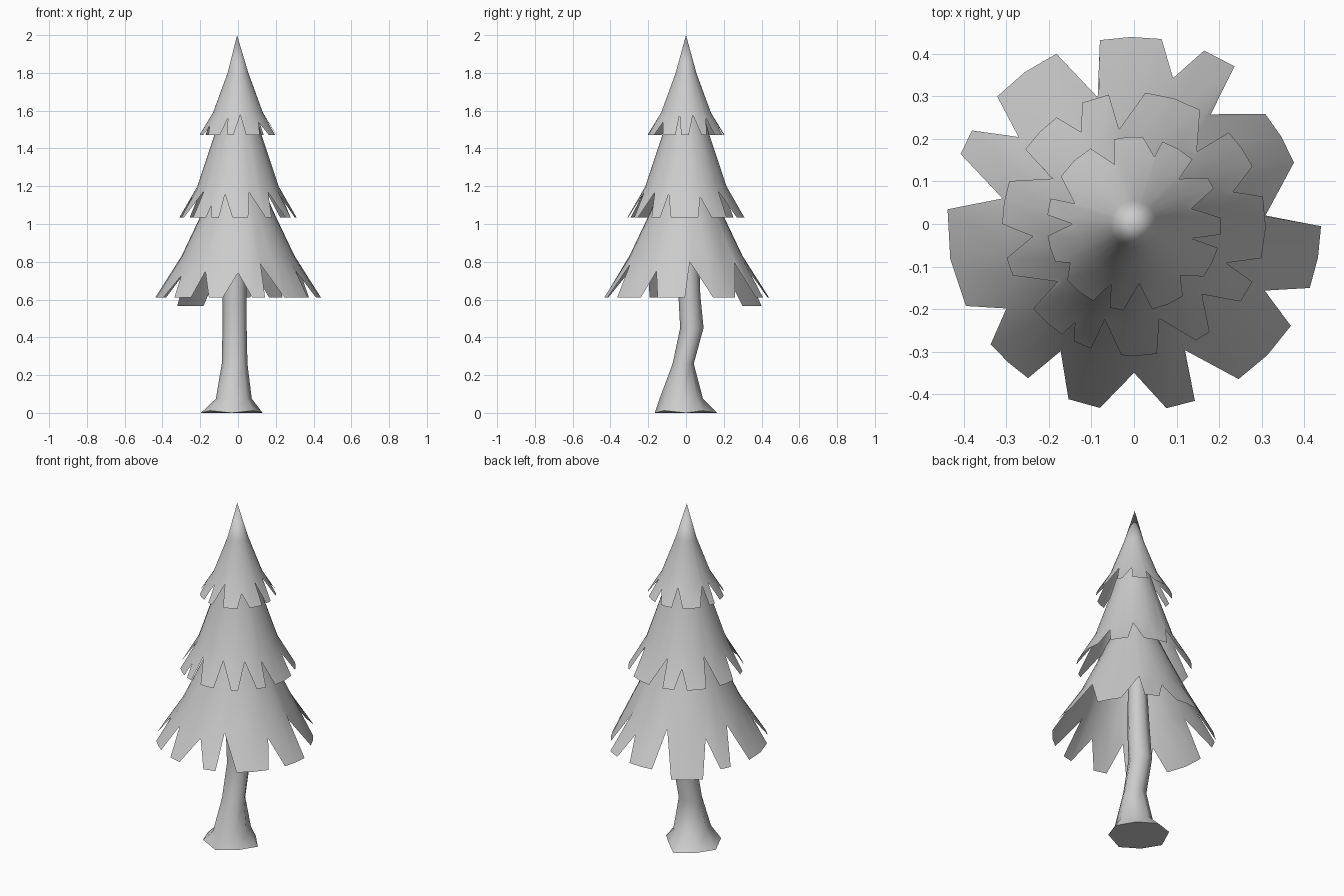
import bpy, bmesh, math

if "Cube" in bpy.data.objects:
    bpy.data.objects.remove(bpy.data.objects["Cube"])


def finish(bm, name, angle=35):
    bmesh.ops.recalc_face_normals(bm, faces=bm.faces)
    mesh = bpy.data.meshes.new(name)
    bm.to_mesh(mesh)
    bm.free()
    ob = bpy.data.objects.new(name, mesh)
    bpy.context.collection.objects.link(ob)
    bpy.ops.object.select_all(action='DESELECT')
    ob.select_set(True)
    bpy.context.view_layer.objects.active = ob
    bpy.ops.object.shade_smooth_by_angle(angle=math.radians(angle))
    return ob


def polar(a, r, z):
    return (r * math.cos(math.radians(a)), r * math.sin(math.radians(a)), z)


def tier(name, teeth, radius, z_tip, slope, profile, shift={}):
    """Jagged skirt: teeth = (start angle, end angle, notch angle, notch radius).
    shift = {tooth index: (radius change, height change)}."""
    rim = []
    for i, (a, b, n, rn) in enumerate(teeth):
        dr, dz = shift.get(i, (0, 0))
        steps = 2 if b - a > 14 else 1
        rim += [(a + (b - a) * k / steps, radius + dr, z_tip + dz)
                for k in range(steps + 1)]
        rim.append((n, rn, z_tip + (radius - rn) * slope))
    bm = bmesh.new()
    rows = [[bm.verts.new(polar(*p)) for p in rim]]
    for r, z in profile:
        if r == 0:
            rows.append([bm.verts.new((-0.005, 0, z))] * len(rim))
        else:
            rows.append([bm.verts.new(polar(p[0], r, z)) for p in rim])
    for low, high in zip(rows, rows[1:]):
        for i in range(len(rim)):
            j = (i + 1) % len(rim)
            quad = [low[i], low[j], high[j], high[i]]
            bm.faces.new(list(dict.fromkeys(quad)))
    return finish(bm, name, 50)


# Foliage tiers, lowest to highest
tier("lower_foliage", [
    (-20, -0.7, 3.7, .31), (21, 40, 55, .315), (57.5, 68, 75, .355),
    (81.5, 100.5, 106, .31), (114.5, 137, 143, .34), (150, 158, 169, .315),
    (175.5, 206, 213.5, .36), (220, 235.5, 240, .345), (249.5, 259.5, 270, .35),
    (280, 289, 292, .32), (304, 327, 333, .345)],
    0.44, 0.61, 1.46, [(.30, .83), (.2, 1.04), (.105, 1.25)],
    {1: (-.037, 0), 4: (0, -.045)})

tier("middle_foliage", [
    (-15, 12, 18, .245), (26, 44, 49, .225), (60, 85, 99, .225),
    (101, 113, 120, .25), (126, 145.5, 151, .22), (161, 180, 187, .24),
    (195, 203, 217, .225), (220, 237, 239, .27), (243, 251, 253, .235),
    (264.5, 280, 285, .23), (298, 305, 314, .23), (324, 334, 337, .235)],
    0.31, 1.035, 1.65, [(.215, 1.20), (.125, 1.47), (.075, 1.64)])

tier("top_foliage", [
    (-7, 4, 15, .14), (24, 32, 45, .15), (48, 71, 73, .165),
    (84, 103, 108, .147), (120, 147, 161, .147), (163, 174, 180, .145),
    (188, 206, 211, .175), (220, 242, 249, .15), (254, 263, 275, .14),
    (282, 304, 312, .163), (323, 344, 346, .14)],
    0.205, 1.47, 1.65, [(.132, 1.59), (.055, 1.80), (0, 2.0)])

# Bent trunk with a flared foot: (centre x, centre y, radius x, radius y, z)
rings = [(-.033, 0, .163, .165, .012), (-.022, -.025, .095, .115, .075),
         (-.018, -.015, .068, .056, .26), (-.018, .031, .064, .062, .45),
         (-.018, .018, .063, .058, .62), (-.01, .015, .05, .05, .95)]
bm = bmesh.new()
N = 8
rows = []
for cx, cy, rx, ry, z in rings:
    rows.append([bm.verts.new((cx + rx * math.cos(math.tau * k / N),
                               cy + ry * math.sin(math.tau * k / N), z))
                 for k in range(N)])
# Uneven foot outline
for k in range(0, N, 2):
    rows[0][k].co.z = 0
rows[0][1].co.x -= .028
rows[0][1].co.y -= .028
for low, high in zip(rows, rows[1:]):
    for i in range(N):
        j = (i + 1) % N
        bm.faces.new((low[i], low[j], high[j], high[i]))
bm.faces.new(rows[0][::-1])
bm.faces.new(rows[-1])
finish(bm, "trunk", 50)
